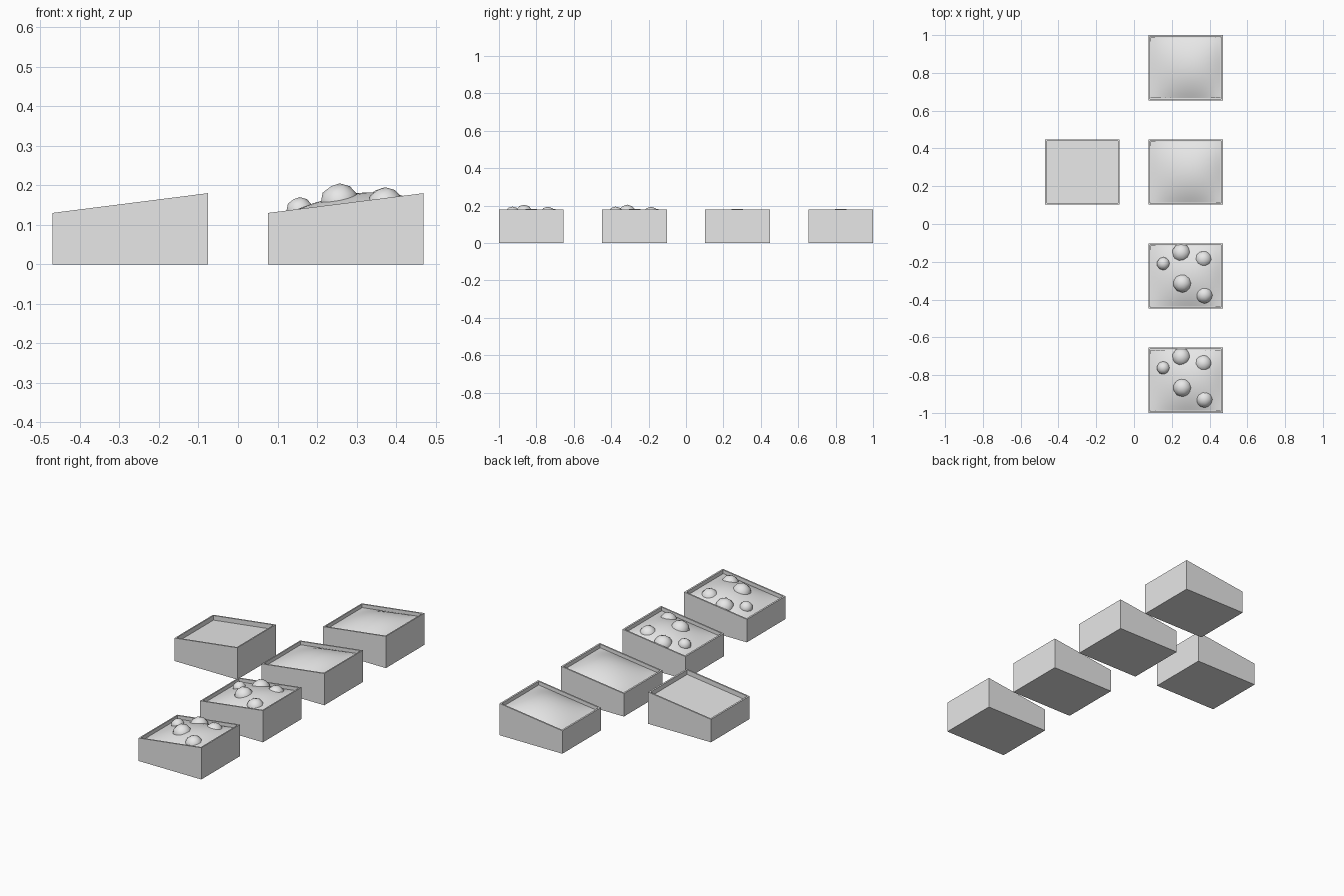
import bpy, bmesh, math
from mathutils import Vector

cube = bpy.data.objects.get("Cube")
if cube:
    bpy.data.objects.remove(cube, do_unlink=True)

grey = bpy.data.materials.new("light_grey")
grey.use_nodes = True
colour = (0.8, 0.8, 0.8, 1)
grey.diffuse_color = colour
grey.node_tree.nodes["Principled BSDF"].inputs["Base Color"].default_value = colour

HALF_X, HALF_Y = 0.197, 0.173
LOW, HIGH = 0.13, 0.18
WALL, DEPTH = 0.012, 0.026


def rim(x):
    """Height of the sloped rim at a local x."""
    return (LOW + HIGH) / 2 + (HIGH - LOW) * x / (2 * HALF_X)


def finish(bm, name, location, smooth=False):
    bmesh.ops.recalc_face_normals(bm, faces=bm.faces)
    mesh = bpy.data.meshes.new(name)
    bm.to_mesh(mesh)
    bm.free()
    mesh.materials.append(grey)
    for p in mesh.polygons:
        p.use_smooth = smooth
    obj = bpy.data.objects.new(name, mesh)
    obj.location = location
    bpy.context.collection.objects.link(obj)
    return obj


def crate(name, location):
    # Sloped block with a shallow tray sunk parallel to its top
    bm = bmesh.new()
    bmesh.ops.create_cube(bm, size=2)
    for v in bm.verts:
        top = v.co.z > 0
        v.co.x *= HALF_X
        v.co.y *= HALF_Y
        v.co.z = rim(v.co.x) if top else 0
    bm.normal_update()
    lid = max(bm.faces, key=lambda f: f.normal.z)
    bmesh.ops.inset_region(bm, faces=[lid], thickness=WALL)
    floor = bmesh.ops.extrude_face_region(bm, geom=[lid])["geom"]
    bmesh.ops.translate(bm, vec=(0, 0, -DEPTH),
                        verts=[g for g in floor if isinstance(g, bmesh.types.BMVert)])
    if lid.is_valid:
        bmesh.ops.delete(bm, geom=[lid], context="FACES")
    finish(bm, name, location)


def heap(name, location):
    # Softly domed filling that meets the tray walls below the rim
    bm = bmesh.new()
    bmesh.ops.create_grid(bm, x_segments=14, y_segments=14, size=1)
    for v in bm.verts:
        u, w = v.co.x, v.co.y
        dome = (1 - u * u) * (1 - w * w) * (1 + 0.25 * u)
        x = u * (HALF_X - WALL)
        v.co = Vector((x, w * (HALF_Y - WALL), rim(x) - 0.018 + 0.039 * dome))
    finish(bm, name, location, True)


def ball(name, location, radius):
    bm = bmesh.new()
    bmesh.ops.create_icosphere(bm, subdivisions=2, radius=radius)
    finish(bm, name, location, True)


# Half-buried balls: x, y, z, radius
BALLS = [(-0.022, 0.122, 0.133, 0.05), (0.095, 0.088, 0.147, 0.047),
         (-0.117, 0.065, 0.135, 0.035), (-0.016, -0.039, 0.155, 0.05),
         (0.1, -0.101, 0.149, 0.046)]

X, ROWS = 0.273, (-0.827, -0.275, 0.275, 0.827)

crate("empty_crate", (-X, ROWS[2], 0))
for row, y in enumerate(ROWS, 1):
    crate(f"filled_crate_{row}", (X, y, 0))
    heap(f"heap_{row}", (X, y, 0))
    if y < 0:
        for i, (bx, by, bz, r) in enumerate(BALLS, 1):
            ball(f"ball_{row}_{i}", (X + bx, y + by, bz), r)
